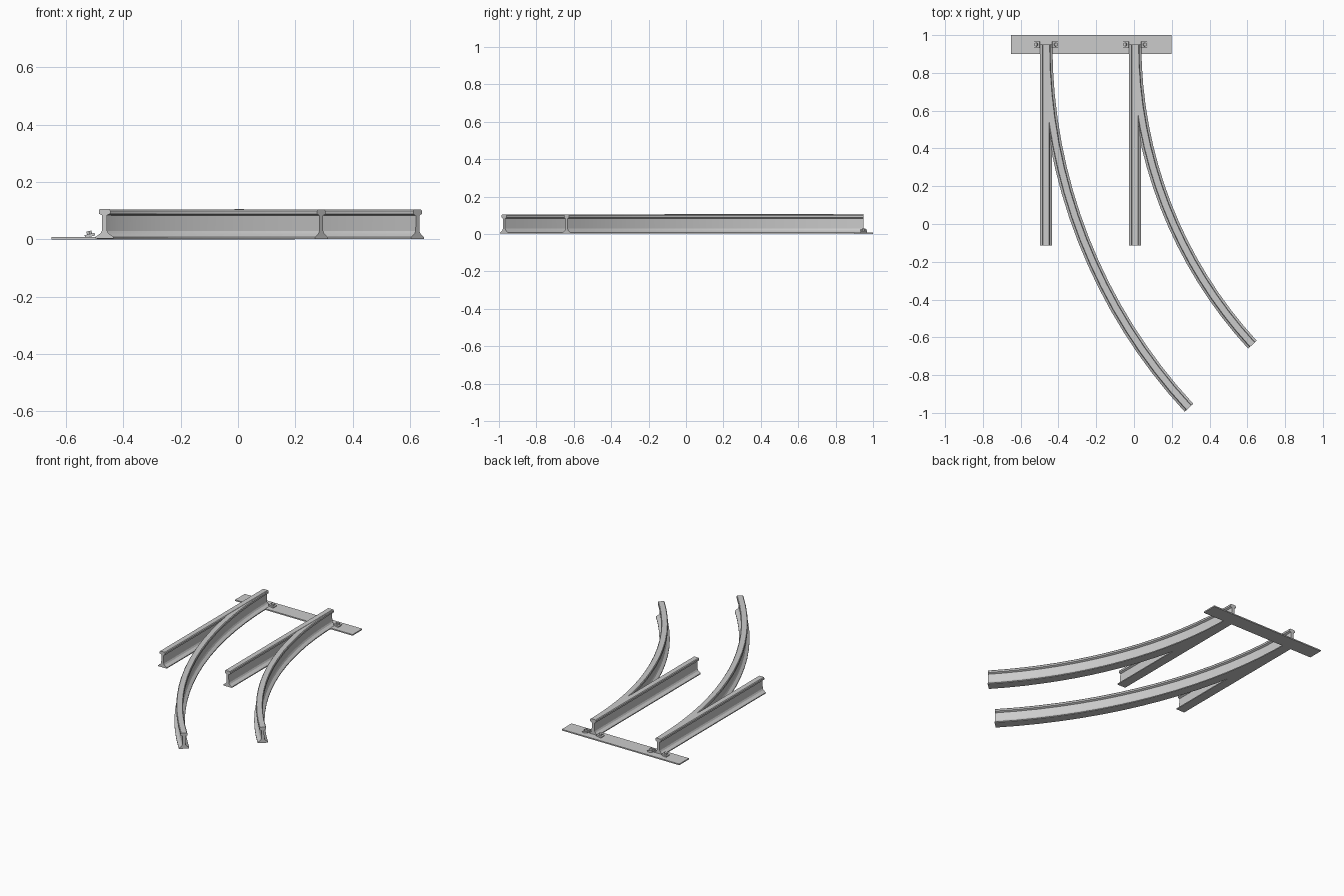
import bpy, bmesh, math
from mathutils import Vector, Matrix

if "Cube" in bpy.data.objects:
    bpy.data.objects.remove(bpy.data.objects["Cube"])

# Half of the rail cross-section (offset, height), bottom to top
HALF = [(0.031, 0.003), (0.031, 0.009), (0.014, 0.021), (0.009, 0.030),
        (0.008, 0.084), (0.020, 0.090), (0.020, 0.101), (0.016, 0.106)]
PROFILE = HALF + [(-u, z) for u, z in reversed(HALF)]


def finish(bm, name):
    bmesh.ops.recalc_face_normals(bm, faces=bm.faces)
    mesh = bpy.data.meshes.new(name)
    bm.to_mesh(mesh)
    bm.free()
    obj = bpy.data.objects.new(name, mesh)
    bpy.context.collection.objects.link(obj)
    return obj


def rail(name, path, dz=0.0):
    """Sweep the rail profile along (x, y, heading) stations."""
    bm = bmesh.new()
    rings = []
    for x, y, a in path:
        side = Vector((math.cos(a), math.sin(a), 0))
        rings.append([bm.verts.new(Vector((x, y, z + dz)) + side * u) for u, z in PROFILE])
    n = len(PROFILE)
    for r0, r1 in zip(rings, rings[1:]):
        for i in range(n):
            j = (i + 1) % n
            bm.faces.new((r0[i], r0[j], r1[j], r1[i]))
    bm.faces.new(rings[0])
    bm.faces.new(rings[-1])
    obj = finish(bm, name)
    bpy.context.view_layer.objects.active = obj
    obj.select_set(True)
    bpy.ops.object.shade_smooth_by_angle(angle=math.radians(20))
    obj.select_set(False)


def arc(start, end, segments=16):
    """Circular arc that leaves the start heading toward -y."""
    dx, dy = end[0] - start[0], start[1] - end[1]
    total = 2 * math.atan2(dx, dy)
    r = dy / math.sin(total)
    return [(start[0] + r * (1 - math.cos(t)), start[1] - r * math.sin(t), t)
            for t in (total * i / segments for i in range(segments + 1))]


def box(bm, size, matrix):
    bmesh.ops.create_cube(bm, size=1, matrix=matrix @ Matrix.Diagonal((*size, 1)))


# Tie plate across the far end
bm = bmesh.new()
box(bm, (0.85, 0.10, 0.008), Matrix.Translation((-0.2265, 0.95, 0.004)))
finish(bm, "tie_plate")

# Straight and diverging rails
for side, x, end in (("left", -0.466, (0.291, -0.973)), ("right", 0.005, (0.627, -0.639))):
    rail(f"{side}_straight_rail", [(x, 0.95, 0), (x, -0.115, 0)])
    rail(f"{side}_curved_rail", arc((x + 0.003, 0.95), end), -0.0015)

    # Tilted clips with bolt heads on both sides of the rail foot
    for label, s in (("outer", -1), ("inner", 1)):
        bm = bmesh.new()
        m = Matrix.Translation((x + s * 0.051, 0.95, 0.014)) @ Matrix.Rotation(s * math.radians(14), 4, 'Y')
        box(bm, (0.036, 0.034, 0.010), m)
        bmesh.ops.create_cone(bm, cap_ends=True, segments=6, radius1=0.011, radius2=0.010,
                              depth=0.010, matrix=m @ Matrix.Translation((0, 0, 0.010)))
        finish(bm, f"{side}_{label}_rail_clip")
